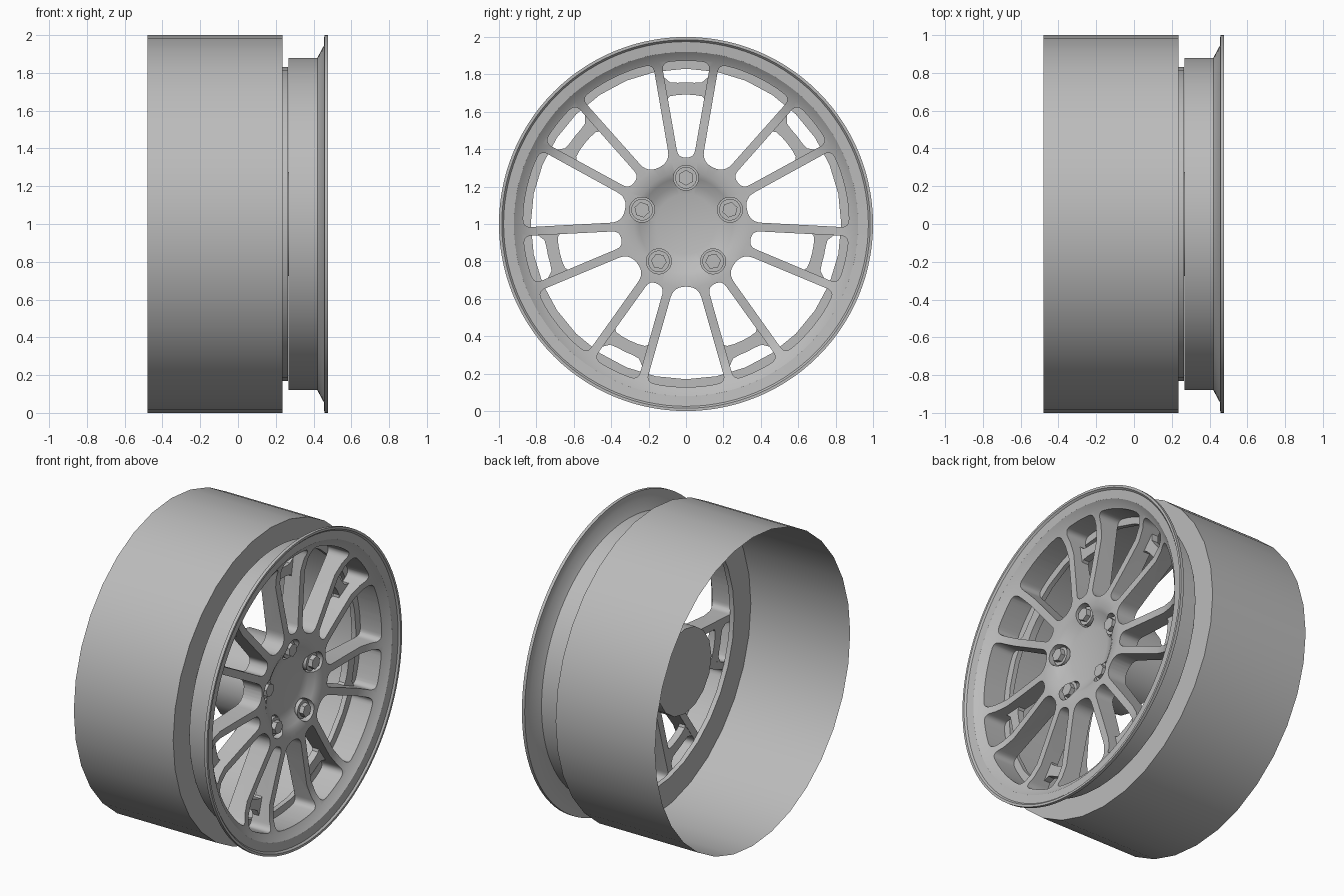
import bpy, bmesh
from math import sin, cos, pi, radians, sqrt
from mathutils import Vector

if "Cube" in bpy.data.objects:
    bpy.data.objects.remove(bpy.data.objects["Cube"], do_unlink=True)

metal = bpy.data.materials.new("silver_grey")
metal.use_nodes = True
COLOUR = (0.5, 0.5, 0.5, 1)
metal.diffuse_color = COLOUR
metal.node_tree.nodes["Principled BSDF"].inputs["Base Color"].default_value = COLOUR

PAIRS, LUGS = 7, 5
LUG_CIRCLE = 0.247


def finish(bm, name):
    """Turn a bmesh into an object with the shared material."""
    bmesh.ops.remove_doubles(bm, verts=bm.verts, dist=1e-5)
    bmesh.ops.recalc_face_normals(bm, faces=bm.faces)
    mesh = bpy.data.meshes.new(name)
    bm.to_mesh(mesh)
    bm.free()
    mesh.materials.append(metal)
    obj = bpy.data.objects.new(name, mesh)
    bpy.context.collection.objects.link(obj)
    return obj


def activate(obj):
    bpy.ops.object.select_all(action='DESELECT')
    obj.select_set(True)
    bpy.context.view_layer.objects.active = obj


def smooth(obj, angle=30):
    activate(obj)
    bpy.ops.object.shade_smooth_by_angle(angle=radians(angle))


def lathe(name, profile, segments, closed=False):
    """Revolve (radius, x) points about the wheel axis."""
    bm = bmesh.new()
    verts = [bm.verts.new((x, 0, 1 + r)) for r, x in profile]
    pairs = list(zip(verts, verts[1:]))
    if closed:
        pairs.append((verts[-1], verts[0]))
    edges = [bm.edges.new(p) for p in pairs]
    bmesh.ops.spin(bm, geom=verts + edges, cent=(0, 0, 1), axis=(1, 0, 0),
                   angle=2 * pi, steps=segments, use_merge=True)
    return finish(bm, name)


def prism(bm, outline, turn, x0, x1):
    """Extrude an (across, radial) outline along x, turned about the axis."""
    def ring(x):
        return [bm.verts.new((x, u * cos(turn) + v * sin(turn),
                              1 + v * cos(turn) - u * sin(turn))) for u, v in outline]
    a, b = ring(x0), ring(x1)
    bm.faces.new(a)
    bm.faces.new(b)
    for i in range(len(a)):
        j = (i + 1) % len(a)
        bm.faces.new((a[i], a[j], b[j], b[i]))


def polygon(radius, sides, centre):
    return [(radius * sin(2 * pi * i / sides), centre + radius * cos(2 * pi * i / sides))
            for i in range(sides)]


def window(inner_r, inner_half, outer_half, outer_r=0.872):
    """Rounded wedge opening between two spokes."""
    top = sqrt(outer_r ** 2 - outer_half ** 2)
    corners = [(-inner_half, inner_r, inner_half * 0.95), (inner_half, inner_r, inner_half * 0.95),
               (outer_half, top, 0.045)]
    for k in range(3, -4, -1):
        u = outer_half * k / 5
        corners.append((u, sqrt(outer_r ** 2 - u * u), 0))
    corners.append((-outer_half, top, 0.045))
    points = []
    for i, (u, v, rad) in enumerate(corners):
        p = Vector((u, v))
        if not rad:
            points.append(p)
            continue
        before = Vector(corners[i - 1][:2])
        after = Vector(corners[(i + 1) % len(corners)][:2])
        a = p + (before - p).normalized() * rad
        b = p + (after - p).normalized() * rad
        for s in range(7):
            t = s / 6
            points.append(a * (1 - t) ** 2 + p * 2 * t * (1 - t) + b * t * t)
    return points


def cut(target, cutter):
    mod = target.modifiers.new("cut", 'BOOLEAN')
    mod.operation = 'DIFFERENCE'
    mod.solver = 'EXACT'
    mod.object = cutter
    activate(target)
    bpy.ops.object.modifier_apply(modifier=mod.name)
    bpy.data.objects.remove(cutter, do_unlink=True)


# Thin open barrel with its stepped front flange
barrel = lathe("barrel", [(1, -0.478), (1, 0.235), (0.83, 0.235), (0.83, 0.266), (0.88, 0.266)], 32)
smooth(barrel)

# Dished wheel face with flared lip
face = lathe("wheel_face", [
    (0, 0.34), (0.16, 0.342), (0.21, 0.355), (0.25, 0.38), (0.28, 0.395), (0.34, 0.40),
    (0.55, 0.385), (0.72, 0.375), (0.80, 0.39), (0.88, 0.425), (0.92, 0.46), (0.975, 0.466),
    (0.985, 0.477), (1, 0.477), (1, 0.457), (0.945, 0.455), (0.88, 0.42),
    (0.88, 0.268), (0, 0.268)], 112)

# Openings: a narrow one inside each spoke pair, a wide one between pairs
bm = bmesh.new()
narrow, wide = window(0.355, 0.042, 0.131), window(0.335, 0.066, 0.212)
for i in range(PAIRS):
    turn = 2 * pi * i / PAIRS
    prism(bm, narrow, turn, 0.2, 0.6)
    prism(bm, wide, turn + pi / PAIRS, 0.2, 0.6)
cut(face, finish(bm, "window_cutter"))

# Lug pockets
bm = bmesh.new()
for i in range(LUGS):
    prism(bm, polygon(0.067, 28, LUG_CIRCLE), 2 * pi * i / LUGS, 0.325, 0.6)
cut(face, finish(bm, "pocket_cutter"))
smooth(face)

# Curved bridges set back inside each spoke pair
bm = bmesh.new()
half = [(0.045, 0.755), (0.085, 0.757), (0.118, 0.785), (0.112, 0.655), (0.085, 0.683), (0.045, 0.69)]
bridge = half + [(0, 0.692)] + [(-u, v) for u, v in reversed(half)] + [(0, 0.757)]
for i in range(PAIRS):
    prism(bm, bridge, 2 * pi * i / PAIRS, 0.27, 0.315)
smooth(finish(bm, "spoke_bridges"))

# Hub drum behind the face
smooth(lathe("hub_drum", [(0, 0.01), (0.275, 0.01), (0.275, 0.27)], 16))

# Lug nuts: round seat, hexagonal head
for i in range(LUGS):
    turn = 2 * pi * i / LUGS
    bm = bmesh.new()
    prism(bm, polygon(0.058, 24, LUG_CIRCLE), turn, 0.32, 0.365)
    prism(bm, polygon(0.042, 6, LUG_CIRCLE), turn, 0.36, 0.395)
    smooth(finish(bm, "lug_nut_%d" % (i + 1)))
